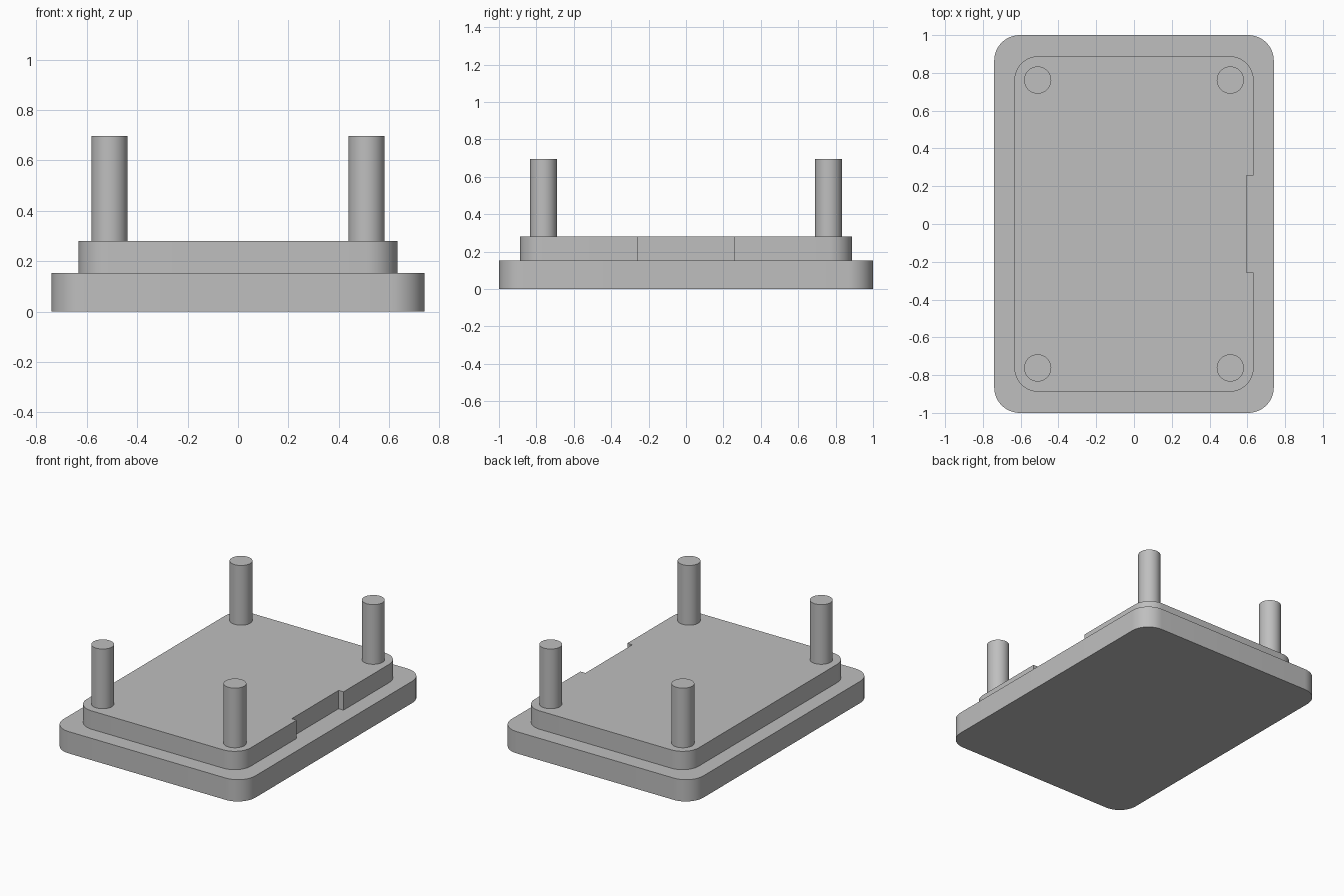
import bpy, bmesh, math

if "Cube" in bpy.data.objects:
    bpy.data.objects.remove(bpy.data.objects["Cube"])

grey = bpy.data.materials.new("plain grey")
grey.diffuse_color = (0.52, 0.52, 0.52, 1)
grey.use_nodes = True
grey.node_tree.nodes["Principled BSDF"].inputs["Base Color"].default_value = grey.diffuse_color


def rounded_outline(hx, hy, r, seg=12):
    """Counter-clockwise rounded rectangle, starting at the front right corner."""
    pts = []
    for i, (sx, sy) in enumerate([(1, -1), (1, 1), (-1, 1), (-1, -1)]):
        for k in range(seg + 1):
            a = math.radians(-90 + 90 * i + 90 * k / seg)
            pts.append((sx * (hx - r) + r * math.cos(a),
                        sy * (hy - r) + r * math.sin(a)))
    return pts


def extrude(name, pts, z0, z1):
    """Solid prism from a flat outline, smooth round its curved sides."""
    bm = bmesh.new()
    face = bm.faces.new([bm.verts.new((x, y, z0)) for x, y in pts])
    res = bmesh.ops.extrude_face_region(bm, geom=[face], use_keep_orig=True)
    top = [v for v in res["geom"] if isinstance(v, bmesh.types.BMVert)]
    bmesh.ops.translate(bm, vec=(0, 0, z1 - z0), verts=top)
    bmesh.ops.recalc_face_normals(bm, faces=bm.faces)
    mesh = bpy.data.meshes.new(name)
    bm.to_mesh(mesh)
    bm.free()
    mesh.materials.append(grey)
    obj = bpy.data.objects.new(name, mesh)
    bpy.context.collection.objects.link(obj)
    bpy.ops.object.select_all(action="DESELECT")
    obj.select_set(True)
    bpy.context.view_layer.objects.active = obj
    bpy.ops.object.shade_smooth_by_angle(angle=math.radians(30))
    return obj


# Base plate
extrude("base_plate", rounded_outline(0.74, 1.0, 0.135), 0, 0.152)

# Raised step with a shallow notch in its right side
SEG = 12
step = rounded_outline(0.633, 0.888, 0.125, SEG)
notch = [(0.633, -0.258), (0.595, -0.258), (0.595, 0.258), (0.633, 0.258)]
extrude("raised_step", step[:SEG + 1] + notch + step[SEG + 1:], 0.152, 0.28)

# Four corner posts
for side, sx in (("left", -1), ("right", 1)):
    for end, sy in (("front", -1), ("back", 1)):
        circle = [(sx * 0.51 + 0.072 * math.cos(math.tau * k / 48),
                   sy * 0.762 + 0.072 * math.sin(math.tau * k / 48))
                  for k in range(48)]
        extrude(f"post_{end}_{side}", circle, 0.28, 0.696)
